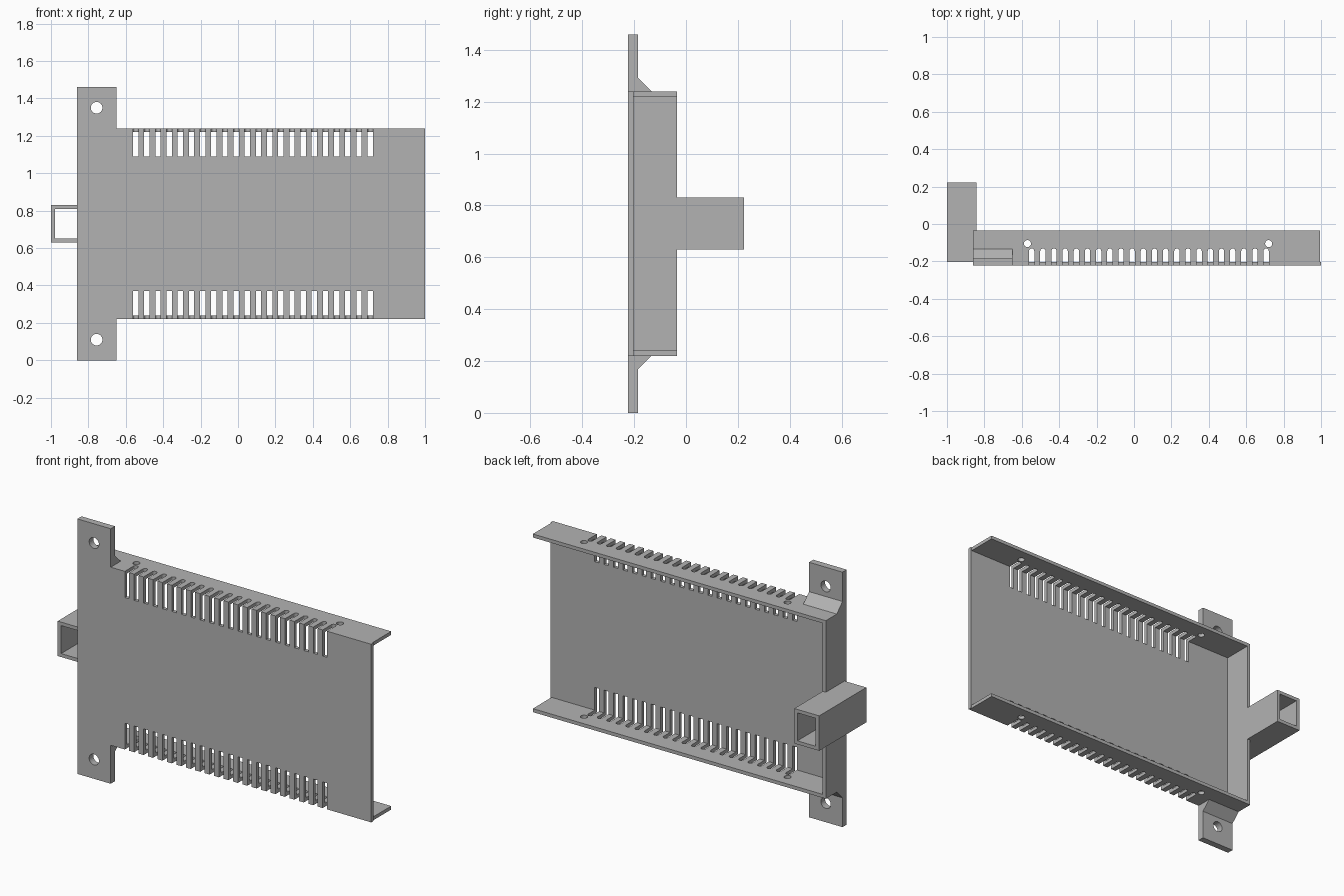
import bpy, bmesh, math
from mathutils import Vector

cube = bpy.data.objects.get("Cube")
if cube:
    bpy.data.objects.remove(cube, do_unlink=True)

grey = bpy.data.materials.new("plain grey")
grey.use_nodes = True
colour = (0.45, 0.45, 0.45, 1)
grey.diffuse_color = colour
grey.node_tree.nodes["Principled BSDF"].inputs["Base Color"].default_value = colour


def prism(bm, points, direction):
    """Extrude a flat polygon along a direction."""
    face = bm.faces.new([bm.verts.new(p) for p in points])
    out = bmesh.ops.extrude_face_region(bm, geom=[face])["geom"]
    moved = [v for v in out if isinstance(v, bmesh.types.BMVert)]
    bmesh.ops.translate(bm, verts=moved, vec=Vector(direction))


def box(bm, x, y, z):
    points = [(x[0], y[0], z[0]), (x[1], y[0], z[0]), (x[1], y[1], z[0]), (x[0], y[1], z[0])]
    prism(bm, points, (0, 0, z[1] - z[0]))


def arc(cx, cy, r, start, end, n):
    return [(cx + r * math.cos(start + (end - start) * i / n),
             cy + r * math.sin(start + (end - start) * i / n)) for i in range(n + 1)]


def finish(bm, name):
    bmesh.ops.recalc_face_normals(bm, faces=bm.faces)
    mesh = bpy.data.meshes.new(name)
    bm.to_mesh(mesh)
    bm.free()
    mesh.materials.append(grey)
    ob = bpy.data.objects.new(name, mesh)
    bpy.context.collection.objects.link(ob)
    return ob


def combine(target, tool, operation):
    """Apply a boolean and discard the tool object."""
    mod = target.modifiers.new("boolean", "BOOLEAN")
    mod.operation, mod.solver, mod.object = operation, "EXACT", tool
    bpy.context.view_layer.update()
    graph = bpy.context.evaluated_depsgraph_get()
    mesh = bpy.data.meshes.new_from_object(target.evaluated_get(graph))
    target.modifiers.clear()
    target.data = mesh
    bpy.data.objects.remove(tool, do_unlink=True)


FRONT, BACK, WALL = -0.223, -0.034, 0.02
LEFT, RIGHT = -0.862, 1.0
LOW, HIGH = 0.22, 1.24
MID = (LOW + HIGH) / 2
INNER = FRONT + WALL

# Tray: front panel, two flanges and an end wall
bm = bmesh.new()
box(bm, (LEFT, RIGHT), (FRONT, BACK), (LOW, HIGH))
tray = finish(bm, "tray")
bm = bmesh.new()
box(bm, (LEFT + WALL, 1.2), (INNER, 0.2), (LOW + WALL, HIGH - WALL))
combine(tray, finish(bm, "cavity_cutter"), "DIFFERENCE")
bm = bmesh.new()
box(bm, (0.994, 1.2), (INNER, 0.2), (0, 1.5))
combine(tray, finish(bm, "flange_end_cutter"), "DIFFERENCE")

# Mounting ears with sloped gussets, mirrored top and bottom
profile = [(FRONT, HIGH - 0.01), (-0.133, HIGH - 0.01), (-0.133, HIGH),
           (-0.185, 1.292), (-0.185, 1.46), (FRONT, 1.46)]
bm = bmesh.new()
for side in (1, -1):
    prism(bm, [(LEFT, y, MID + side * (z - MID)) for y, z in profile], (0.212, 0, 0))
combine(tray, finish(bm, "mounting_ears"), "UNION")

# Vent slots, screw holes in the flanges and holes in the ears
bm = bmesh.new()
half = 0.014
for bottom in (0.15, 1.09):
    for i in range(22):
        x = -0.547 + i * 0.0597
        slot = [(x - half, -0.3), (x + half, -0.3)] + arc(x, -0.145, half, 0, math.pi, 8)
        prism(bm, [(px, py, bottom) for px, py in slot], (0, 0, 0.22))
    for x in (-0.57, 0.72):
        ring = arc(x, -0.105, 0.019, 0, math.tau, 20)[:-1]
        prism(bm, [(px, py, bottom) for px, py in ring], (0, 0, 0.22))
for z in (0.11, 1.35):
    ring = arc(-0.756, z, 0.031, 0, math.tau, 24)[:-1]
    prism(bm, [(px, -0.3, pz) for px, pz in ring], (0, 0.2, 0))
combine(tray, finish(bm, "slot_and_hole_cutter"), "DIFFERENCE")

# Square tube on the end wall, open at both ends
bm = bmesh.new()
box(bm, (-1.0, LEFT + WALL), (INNER, 0.223), (0.63, 0.83))
tube = finish(bm, "square_tube")
bm = bmesh.new()
box(bm, (-0.978, LEFT), (-0.4, 0.4), (0.65, 0.81))
combine(tube, finish(bm, "tube_cutter"), "DIFFERENCE")
